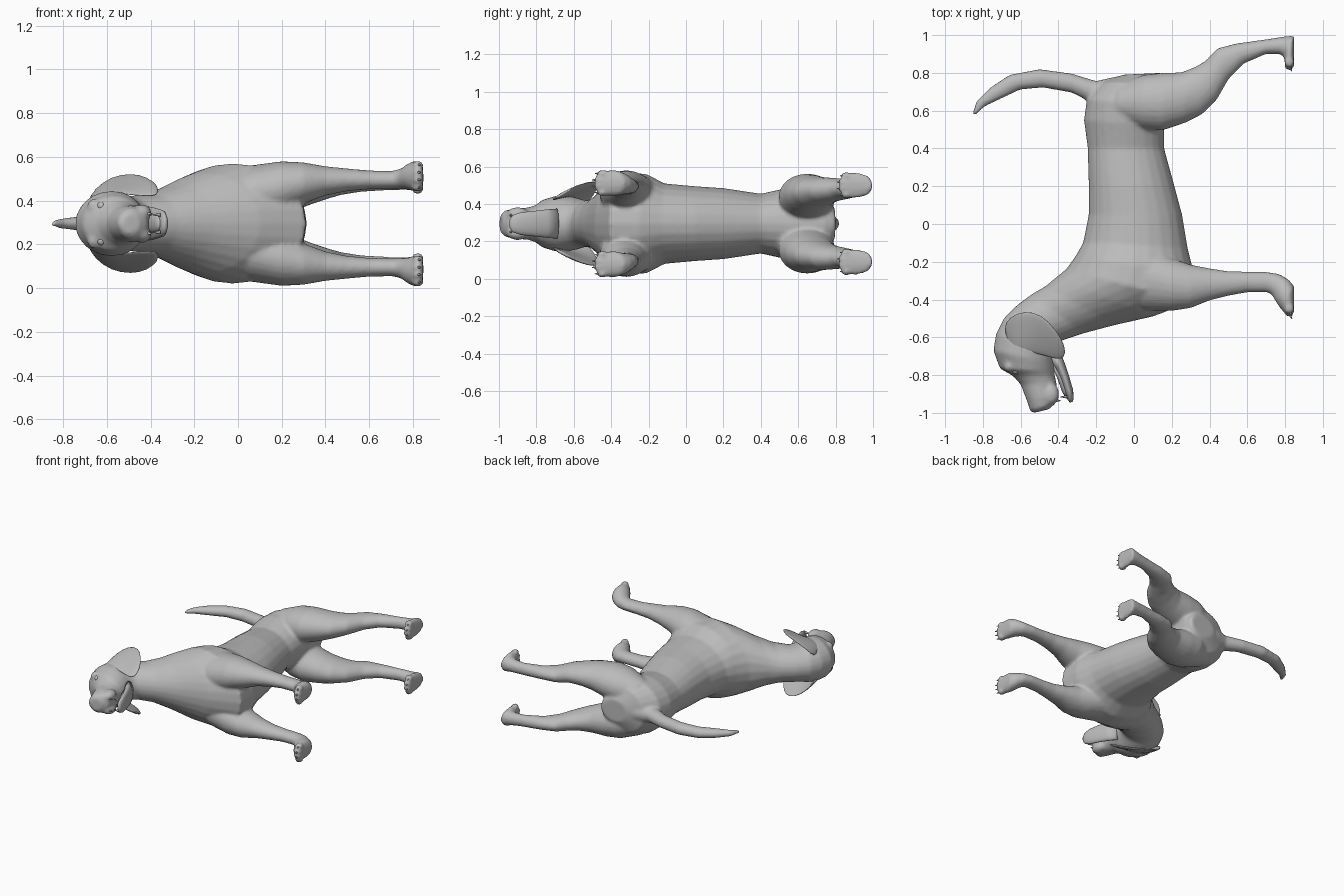
import bpy, bmesh, math
from mathutils import Vector, Matrix

MID = 0.295          # height of the animal's symmetry plane (it lies on its side)
coat = bpy.data.materials.new("grey_coat")
coat.diffuse_color = (0.5, 0.5, 0.5, 1)


def loft(bm, rings, sides=24, flip=1):
    """Skin elliptical rings: (edge point a, edge point b, half width in z)."""
    loops = []
    for a, b, h in rings:
        a, b = Vector(a), Vector(b)
        a.z, b.z = MID + flip * a.z, MID + flip * b.z
        c, r = (a + b) / 2, (a - b) / 2
        loops.append([bm.verts.new(c + r * math.cos(t) + Vector((0, 0, h * math.sin(t))))
                      for t in (2 * math.pi * i / sides for i in range(sides))])
    faces = [bm.faces.new(loops[0]), bm.faces.new(loops[-1])]
    for p, q in zip(loops, loops[1:]):
        for i in range(sides):
            j = (i + 1) % sides
            faces.append(bm.faces.new((p[i], p[j], q[j], q[i])))
    bmesh.ops.recalc_face_normals(bm, faces=faces)


def centred(rows):
    return [((x1, y1, 0), (x2, y2, 0), h) for x1, y1, x2, y2, h in rows]


def offset(rows):
    return [((x1, y1, z), (x2, y2, z), h) for x1, y1, x2, y2, z, h in rows]


def ball(bm, x, y, z, size):
    m = Matrix.Translation((x, y, MID + z)) @ Matrix.Diagonal((*size, 1))
    bmesh.ops.create_uvsphere(bm, u_segments=14, v_segments=10, radius=1, matrix=m)


def spike(bm, base, direction, radius, length):
    d = Vector(direction).normalized()
    m = (Matrix.Translation(Vector(base) + d * length / 2)
         @ d.to_track_quat('Z', 'Y').to_matrix().to_4x4())
    bmesh.ops.create_cone(bm, cap_ends=True, segments=8, radius1=radius,
                          radius2=radius * 0.2, depth=length, matrix=m)


def finish(bm, name):
    me = bpy.data.meshes.new(name)
    bm.to_mesh(me)
    bm.free()
    me.materials.append(coat)
    for p in me.polygons:
        p.use_smooth = True
    ob = bpy.data.objects.new(name, me)
    bpy.context.collection.objects.link(ob)
    return ob


# torso and neck, rump to throat: back edge, belly edge, half width
torso = centred([
    (-0.06, 0.79, 0.15, 0.80, 0.08), (-0.17, 0.75, 0.17, 0.74, 0.17),
    (-0.25, 0.66, 0.17, 0.64, 0.20), (-0.265, 0.55, 0.16, 0.52, 0.19),
    (-0.245, 0.40, 0.16, 0.40, 0.16), (-0.24, 0.20, 0.215, 0.20, 0.19),
    (-0.24, 0.05, 0.255, 0.05, 0.20), (-0.27, -0.10, 0.285, -0.13, 0.215),
    (-0.31, -0.17, 0.315, -0.25, 0.265), (-0.36, -0.24, 0.31, -0.41, 0.275),
    (-0.41, -0.28, 0.10, -0.49, 0.23), (-0.47, -0.33, -0.10, -0.535, 0.175),
    (-0.54, -0.37, -0.27, -0.58, 0.135), (-0.62, -0.43, -0.39, -0.62, 0.125),
    (-0.68, -0.49, -0.43, -0.67, 0.13)])

# skull and upper muzzle
head = centred([
    (-0.62, -0.44, -0.41, -0.64, 0.12), (-0.69, -0.50, -0.42, -0.69, 0.14),
    (-0.73, -0.58, -0.42, -0.72, 0.15), (-0.745, -0.67, -0.42, -0.74, 0.147),
    (-0.71, -0.765, -0.42, -0.78, 0.125), (-0.64, -0.805, -0.42, -0.80, 0.10),
    (-0.60, -0.85, -0.41, -0.84, 0.086), (-0.57, -0.93, -0.405, -0.90, 0.082),
    (-0.55, -0.985, -0.415, -0.95, 0.07), (-0.53, -1.0, -0.45, -0.98, 0.045)])

tail = centred([
    (-0.10, 0.78, -0.12, 0.64, 0.07), (-0.20, 0.757, -0.25, 0.655, 0.052),
    (-0.33, 0.797, -0.33, 0.695, 0.044), (-0.50, 0.82, -0.48, 0.722, 0.043),
    (-0.66, 0.79, -0.60, 0.712, 0.038), (-0.765, 0.72, -0.70, 0.665, 0.032),
    (-0.835, 0.65, -0.79, 0.622, 0.022), (-0.858, 0.58, -0.842, 0.572, 0.01)])

# legs: rear edge, front edge, sideways offset, half width
front_leg = offset([
    (0.05, -0.12, 0.05, -0.46, 0.13, 0.135), (0.20, -0.18, 0.20, -0.46, 0.165, 0.12),
    (0.30, -0.215, 0.30, -0.445, 0.185, 0.095), (0.40, -0.235, 0.40, -0.405, 0.195, 0.067),
    (0.50, -0.25, 0.50, -0.38, 0.20, 0.052), (0.60, -0.253, 0.60, -0.362, 0.20, 0.043),
    (0.70, -0.253, 0.71, -0.362, 0.20, 0.041), (0.77, -0.265, 0.73, -0.375, 0.205, 0.047),
    (0.82, -0.295, 0.75, -0.41, 0.215, 0.06), (0.848, -0.33, 0.77, -0.44, 0.217, 0.07),
    (0.848, -0.40, 0.795, -0.47, 0.217, 0.066), (0.848, -0.46, 0.82, -0.485, 0.217, 0.045)])
hind_leg = offset([
    (-0.10, 0.55, -0.08, 0.74, 0.10, 0.10), (0.05, 0.50, 0.05, 0.79, 0.13, 0.125),
    (0.15, 0.495, 0.15, 0.80, 0.145, 0.122), (0.27, 0.535, 0.25, 0.803, 0.16, 0.10),
    (0.36, 0.58, 0.32, 0.83, 0.17, 0.08), (0.44, 0.66, 0.38, 0.865, 0.18, 0.066),
    (0.50, 0.765, 0.44, 0.93, 0.185, 0.054), (0.58, 0.848, 0.54, 0.956, 0.19, 0.045),
    (0.70, 0.90, 0.70, 0.978, 0.195, 0.042), (0.77, 0.90, 0.79, 0.992, 0.20, 0.046),
    (0.795, 0.885, 0.848, 0.998, 0.205, 0.06), (0.795, 0.865, 0.848, 0.95, 0.205, 0.07),
    (0.81, 0.84, 0.848, 0.89, 0.205, 0.065), (0.825, 0.82, 0.848, 0.84, 0.205, 0.045)])

# body: every limb fused into one smooth skin
bm = bmesh.new()
for part in (torso, head, tail):
    loft(bm, part)
for s in (1, -1):
    loft(bm, front_leg, flip=s)
    loft(bm, hind_leg, flip=s)
    ball(bm, -0.66, -0.755, s * 0.075, (0.03, 0.03, 0.04))      # brow
    ball(bm, -0.44, -0.90, s * 0.05, (0.045, 0.06, 0.038))      # lip
    for y, z in ((-0.465, 0.217), (0.84, 0.205)):               # toes
        for k in (-1.5, -0.5, 0.5, 1.5):
            ball(bm, 0.822, y + 0.008 * k * k, s * (z + 0.034 * k), (0.027, 0.03, 0.02))
ball(bm, -0.53, -0.975, 0, (0.025, 0.025, 0.035))               # nose
body = finish(bm, "body")
rm = body.modifiers.new("fuse", 'REMESH')
rm.mode = 'VOXEL'
rm.voxel_size = 0.011
rm.use_smooth_shade = True
sm = body.modifiers.new("soften", 'SMOOTH')
sm.factor, sm.iterations = 0.5, 4

# ears: front edge, flared rear edge, thickness
ear = [((-0.67, -0.64, 0.10), (-0.69, -0.54, 0.09), 0.015),
       ((-0.63, -0.68, 0.125), (-0.66, -0.49, 0.155), 0.015),
       ((-0.56, -0.68, 0.14), (-0.58, -0.455, 0.215), 0.014),
       ((-0.48, -0.695, 0.13), (-0.49, -0.475, 0.23), 0.013),
       ((-0.41, -0.72, 0.125), (-0.415, -0.555, 0.215), 0.012),
       ((-0.365, -0.71, 0.13), (-0.36, -0.65, 0.165), 0.01)]
for s, side in ((1, "left"), (-1, "right")):
    bm = bmesh.new()
    loft(bm, ear, 16, s)
    finish(bm, side + "_ear").modifiers.new("smooth", 'SUBSURF').levels = 1

# lower jaw, hanging open
bm = bmesh.new()
loft(bm, centred([(-0.46, -0.70, -0.39, -0.68, 0.08), (-0.42, -0.76, -0.365, -0.74, 0.075),
                  (-0.39, -0.82, -0.345, -0.80, 0.068), (-0.365, -0.89, -0.322, -0.88, 0.06),
                  (-0.352, -0.93, -0.32, -0.925, 0.045), (-0.34, -0.945, -0.325, -0.942, 0.02)]))
finish(bm, "lower_jaw")

# tongue resting in the jaw
bm = bmesh.new()
loft(bm, centred([(-0.44, -0.74, -0.40, -0.73, 0.04), (-0.405, -0.82, -0.37, -0.81, 0.042),
                  (-0.38, -0.89, -0.35, -0.885, 0.035), (-0.365, -0.915, -0.35, -0.912, 0.015)]), 16)
finish(bm, "tongue")

# teeth, eyes and claws
teeth, eyes, claws = bmesh.new(), bmesh.new(), bmesh.new()
for s in (1, -1):
    spike(teeth, (-0.42, -0.935, MID + s * 0.045), (1, 0, 0), 0.01, 0.03)
    spike(teeth, (-0.355, -0.915, MID + s * 0.04), (-1, 0, 0), 0.009, 0.035)
    ball(eyes, -0.625, -0.775, s * 0.08, (0.02, 0.02, 0.02))
    for y, z in ((-0.482, 0.217), (0.828, 0.205)):
        for k in (-1.5, -0.5, 0.5, 1.5):
            spike(claws, (0.825, y + 0.008 * k * k, MID + s * (z + 0.034 * k)),
                  (0.5, -1, 0), 0.008, 0.026)
finish(teeth, "teeth")
finish(eyes, "eyes")
finish(claws, "claws")
